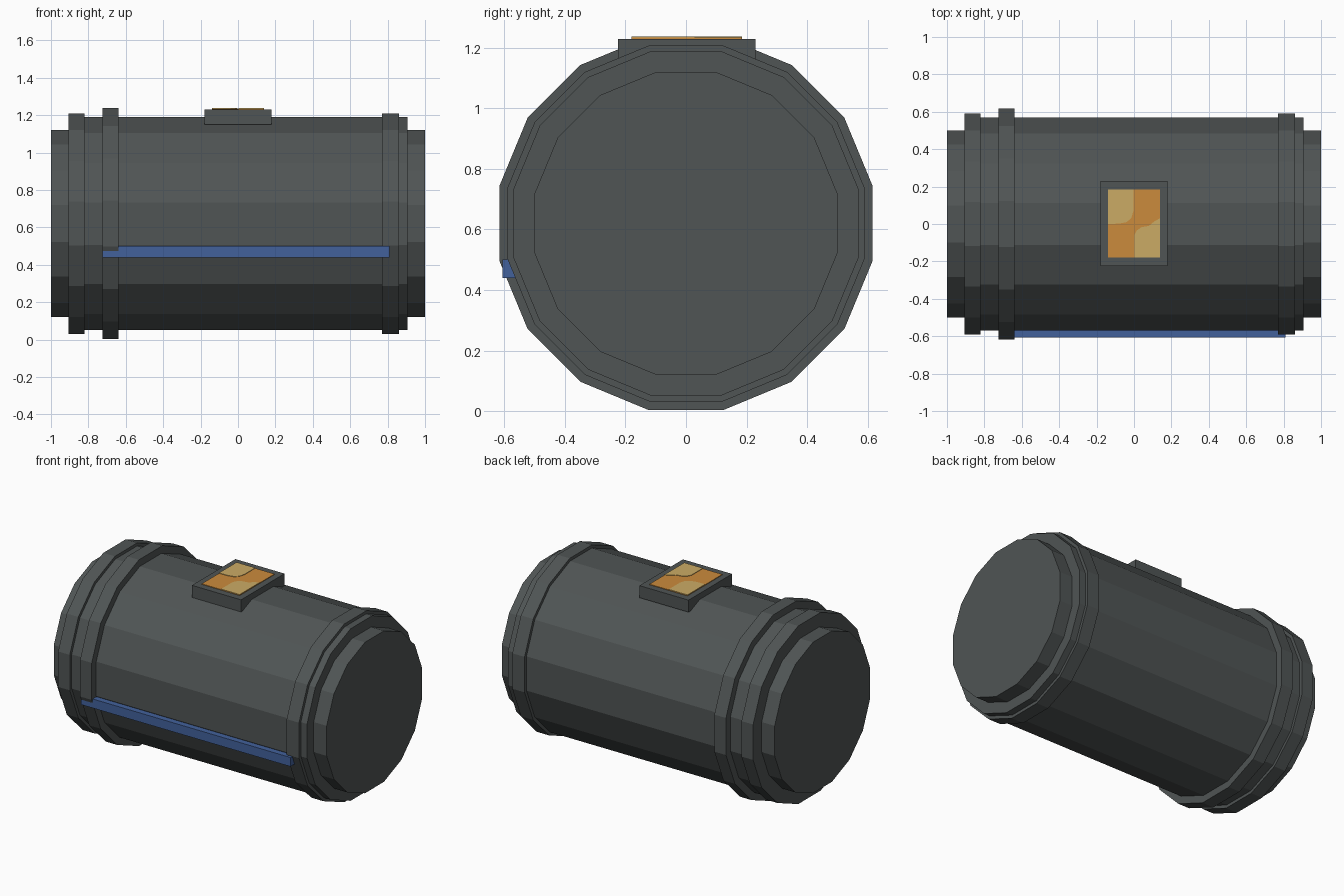
import bpy, bmesh, math
from mathutils import Matrix

cube = bpy.data.objects.get("Cube")
if cube:
    bpy.data.objects.remove(cube, do_unlink=True)

AXIS_Z = 0.62
SIDES = 16


def material(name, rgb):
    mat = bpy.data.materials.new(name)
    mat.use_nodes = True
    mat.diffuse_color = (*rgb, 1)
    bsdf = next(n for n in mat.node_tree.nodes if n.type == 'BSDF_PRINCIPLED')
    bsdf.inputs["Base Color"].default_value = (*rgb, 1)
    return mat


grey = material("dark grey", (0.08, 0.09, 0.09))
blue = material("blue", (0.055, 0.12, 0.33))
orange = material("orange", (0.6, 0.26, 0.045))
tan = material("tan", (0.6, 0.41, 0.13))


def finish(name, bm, mat):
    bmesh.ops.recalc_face_normals(bm, faces=bm.faces[:])
    mesh = bpy.data.meshes.new(name)
    bm.to_mesh(mesh)
    bm.free()
    mesh.materials.append(mat)
    obj = bpy.data.objects.new(name, mesh)
    bpy.context.collection.objects.link(obj)
    return obj


def drum(name, x0, x1, flat_radius):
    """Faceted cylinder along x, with a flat facet on top."""
    bm = bmesh.new()
    radius = flat_radius / math.cos(math.pi / SIDES)
    place = (Matrix.Translation(((x0 + x1) / 2, 0, AXIS_Z))
             @ Matrix.Rotation(math.pi / 2, 4, 'Y')
             @ Matrix.Rotation(math.pi / SIDES, 4, 'Z'))
    bmesh.ops.create_cone(bm, cap_ends=True, segments=SIDES, radius1=radius,
                          radius2=radius, depth=x1 - x0, matrix=place)
    return finish(name, bm, grey)


def box(name, lo, hi, mat):
    bm = bmesh.new()
    bmesh.ops.create_cube(bm, size=1)
    for v in bm.verts:
        v.co = [lo[i] if v.co[i] < 0 else hi[i] for i in range(3)]
    return finish(name, bm, mat)


def plate(name, outline, z0, z1, mat):
    """Thin upright extrusion of an xy outline."""
    bm = bmesh.new()
    face = bm.faces.new([bm.verts.new((x, y, z0)) for x, y in outline])
    top = bmesh.ops.extrude_face_region(bm, geom=[face])["geom"]
    for v in top:
        if isinstance(v, bmesh.types.BMVert):
            v.co.z = z1
    return finish(name, bm, mat)


# Barrel, stepped ends and raised bands
drum("barrel", -0.9, 0.905, 0.57)
drum("left_end_cap", 0.86, 1.0, 0.5)
drum("right_end_cap", -1.0, -0.86, 0.5)
drum("left_band", 0.77, 0.86, 0.59)
drum("right_band", -0.905, -0.82, 0.59)
drum("tall_band", -0.725, -0.64, 0.617)

# Coloured strip along the front
box("side_strip", (-0.725, -0.607, 0.44), (0.81, -0.53, 0.5), blue)

# Housing on top with its two-tone panel
box("top_housing", (-0.18, -0.225, 1.15), (0.18, 0.23, 1.23), grey)
box("panel", (-0.14, -0.18, 1.225), (0.138, 0.185, 1.234), orange)
plate("panel_patch_back", [(-0.14, 0.185), (-0.003, 0.185), (-0.003, 0.07),
      (-0.015, 0.03), (-0.04, 0.01), (-0.08, 0.002), (-0.14, 0)],
      1.23, 1.237, tan)
plate("panel_patch_front", [(0.138, -0.18), (0.002, -0.18), (0.002, -0.06),
      (0.015, -0.035), (0.04, -0.017), (0.08, -0.01), (0.11, 0.015),
      (0.138, 0.03)], 1.23, 1.237, tan)
